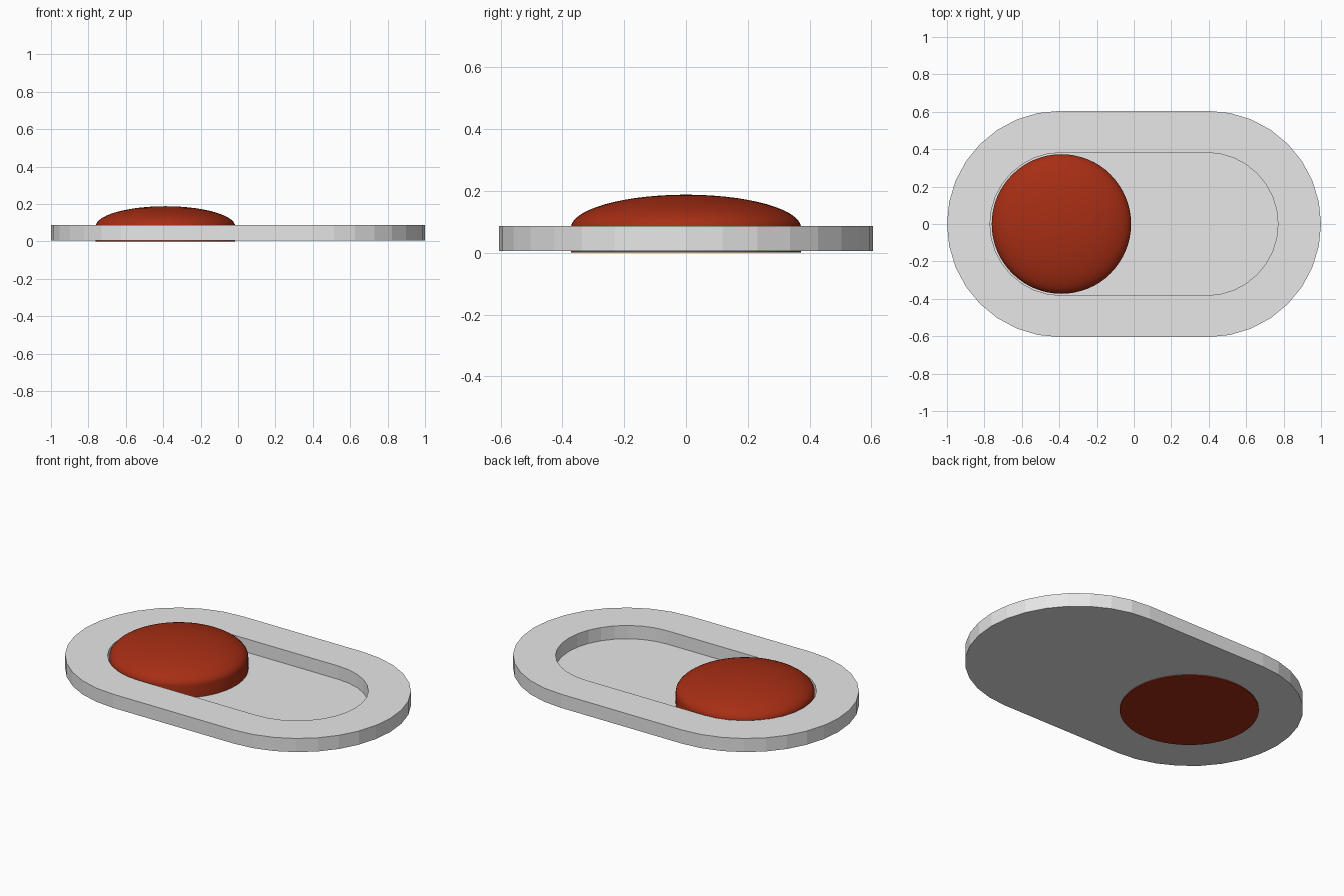
import bpy, bmesh, math

if "Cube" in bpy.data.objects:
    bpy.data.objects.remove(bpy.data.objects["Cube"])

Z0, Z1 = 0.006, 0.087          # underside and top of the tray
FLOOR = 0.008                  # thin slot floor
CX = 0.388                     # centre of the slot's rounded ends


def material(name, rgb):
    m = bpy.data.materials.new(name)
    m.diffuse_color = (*rgb, 1)
    m.use_nodes = True
    m.node_tree.nodes["Principled BSDF"].inputs["Base Color"].default_value = m.diffuse_color
    return m


def make_object(name, bm, mat):
    bmesh.ops.recalc_face_normals(bm, faces=bm.faces)
    me = bpy.data.meshes.new(name)
    bm.to_mesh(me)
    bm.free()
    me.materials.append(mat)
    ob = bpy.data.objects.new(name, me)
    bpy.context.collection.objects.link(ob)
    return ob


def stadium(bm, cx, r, z, n=16):
    """Loop of vertices: two half circles of n sides joined by straights."""
    loop = []
    for side in (1, -1):
        for i in range(n + 1):
            a = -math.pi / 2 + math.pi * i / n
            loop.append(bm.verts.new((side * (cx + r * math.cos(a)),
                                      side * r * math.sin(a), z)))
    return loop


def bridge(bm, a, b):
    n = len(a)
    for i in range(n):
        j = (i + 1) % n
        bm.faces.new((a[i], a[j], b[j], b[i]))


grey = material("light grey", (0.8, 0.8, 0.8))
red = material("dark red", (0.385, 0.027, 0.007))

# Tray: flat-sided plate with a sunken slot
bm = bmesh.new()
loops = [stadium(bm, 0.395, 0.605, Z0), stadium(bm, 0.395, 0.605, Z1),
         stadium(bm, CX, 0.382, Z1), stadium(bm, CX, 0.382, FLOOR)]
for a, b in zip(loops, loops[1:]):
    bridge(bm, a, b)
bm.faces.new(loops[0])
bm.faces.new(loops[-1])
make_object("switch_tray", bm, grey)

# Slider button: straight side, elliptical dome, resting at the left end
R, SIDE, DOME, SEG, STEPS = 0.373, 0.08, 0.108, 64, 14
profile = [(R, 0)] + [(R * math.cos(t), SIDE + DOME * math.sin(t))
                      for t in (math.pi / 2 * i / STEPS for i in range(STEPS))]
bm = bmesh.new()
rings = [[bm.verts.new((-CX + r * math.cos(math.tau * k / SEG),
                        r * math.sin(math.tau * k / SEG), z))
          for k in range(SEG)] for r, z in profile]
for a, b in zip(rings, rings[1:]):
    bridge(bm, a, b)
bm.faces.new(rings[0])
tip = bm.verts.new((-CX, 0, SIDE + DOME))
for k in range(SEG):
    bm.faces.new((rings[-1][k], rings[-1][(k + 1) % SEG], tip))
button = make_object("slider_button", bm, red)
bpy.context.view_layer.objects.active = button
button.select_set(True)
bpy.ops.object.shade_smooth_by_angle(angle=math.radians(40))
